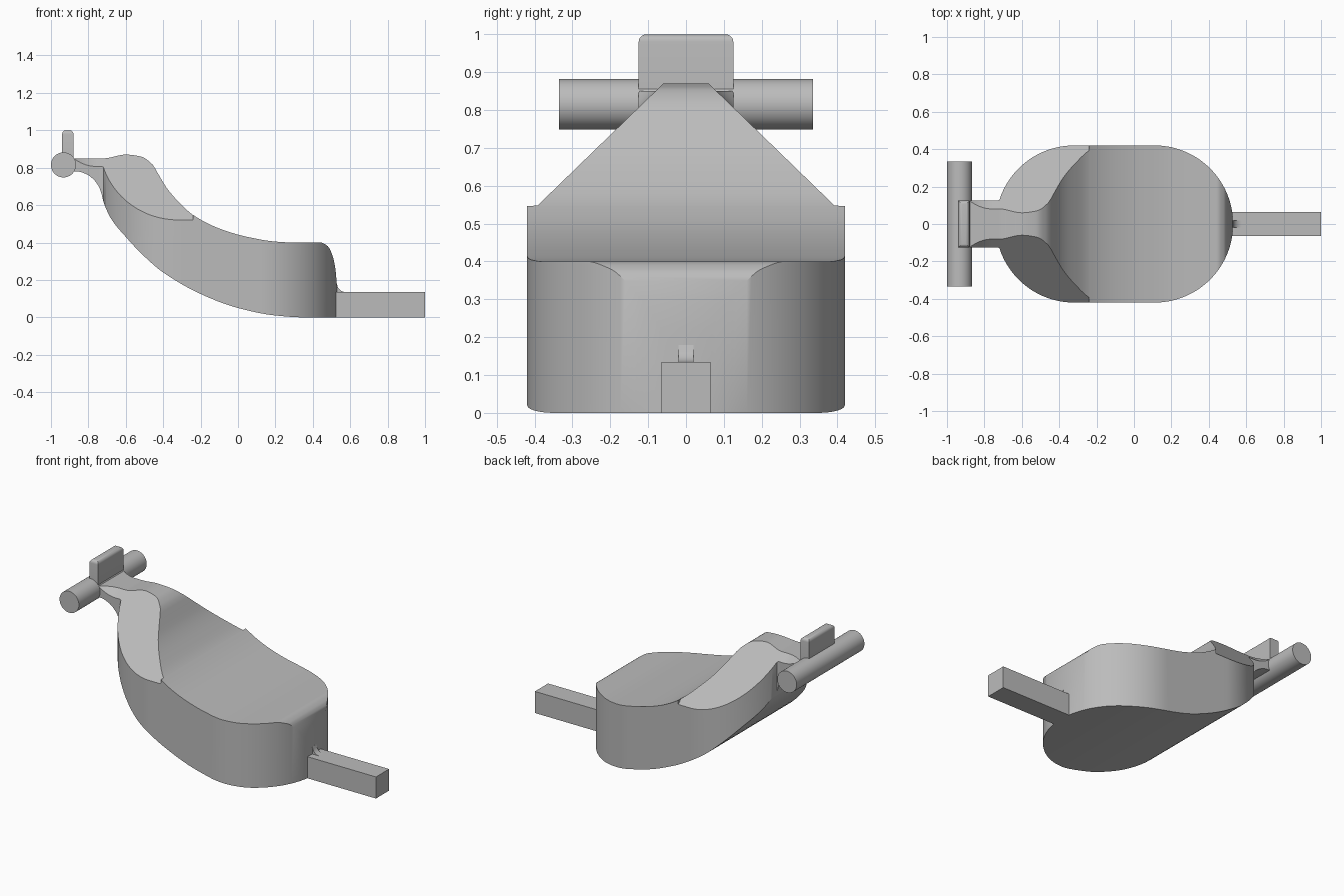
import bpy, bmesh, math
from mathutils import Vector

if "Cube" in bpy.data.objects:
    bpy.data.objects.remove(bpy.data.objects["Cube"], do_unlink=True)

grey = bpy.data.materials.new("plain_grey")
grey.use_nodes = True
COLOUR = (0.5, 0.5, 0.5, 1)
grey.diffuse_color = COLOUR
grey.node_tree.nodes["Principled BSDF"].inputs["Base Color"].default_value = COLOUR


def finish(bm, name, angle=30):
    bmesh.ops.remove_doubles(bm, verts=bm.verts, dist=0.0001)
    bmesh.ops.recalc_face_normals(bm, faces=bm.faces)
    mesh = bpy.data.meshes.new(name)
    bm.to_mesh(mesh)
    bm.free()
    mesh.materials.append(grey)
    obj = bpy.data.objects.new(name, mesh)
    bpy.context.collection.objects.link(obj)
    bpy.ops.object.select_all(action='DESELECT')
    obj.select_set(True)
    bpy.context.view_layer.objects.active = obj
    bpy.ops.object.shade_smooth_by_angle(angle=math.radians(angle))
    return obj


def smooth_curve(pts):
    """Monotone cubic through the points, returned as z(x)."""
    n = len(pts)
    d = [(pts[i + 1][1] - pts[i][1]) / (pts[i + 1][0] - pts[i][0]) for i in range(n - 1)]
    m = [d[0]]
    for a, b in zip(d, d[1:]):
        m.append(2 * a * b / (a + b) if a * b > 0 else 0)
    m.append(d[-1])

    def z(x):
        i = max(k for k in range(n - 1) if k == 0 or pts[k][0] <= x)
        h = pts[i + 1][0] - pts[i][0]
        t = min(max((x - pts[i][0]) / h, 0), 1)
        return ((1 + 2 * t) * (1 - t) ** 2 * pts[i][1] + t * (1 - t) ** 2 * h * m[i]
                + t * t * (3 - 2 * t) * pts[i + 1][1] + t * t * (t - 1) * h * m[i + 1])
    return z


top = smooth_curve([(-.92, .85), (-.72, .85), (-.6, .87), (-.52, .86), (-.46, .82),
                    (-.42, .755), (-.38, .69), (-.32, .62), (-.24, .547), (-.1, .475),
                    (.05, .43), (.2, .405), (.3, .4), (.44, .4), (.48, .38),
                    (.505, .33), (.522, .25), (.53, .14)])
bottom = smooth_curve([(-.92, .78), (-.86, .78), (-.81, .765), (-.77, .735), (-.735, .68),
                       (-.72, .62), (-.68, .53), (-.6, .43), (-.5, .325), (-.4, .24),
                       (-.2, .125), (0, .05), (.2, .01), (.35, 0), (.53, 0)])
RADIUS, SLOPE = .42, .97
BACK, FRONT, STEP = -.32, .11, -.24


def half_width(x):
    off = x - FRONT if x > FRONT else min(x - BACK, 0)
    arc = math.sqrt(max(RADIUS ** 2 - off ** 2, 0))
    return arc if x > BACK else max(arc, .125)


def section(x):
    w, t, b = half_width(x), top(x), bottom(x)
    ridge, edge = w, t
    if x < STEP:                                   # sloping shoulder planes
        ridge = min(w, .06 + (.87 - t) / SLOPE)
        edge = min(t, .87 - (w - .06) * SLOPE)
        fade = min(max((-.76 - x) / .12, 0), 1)    # shoulders die out at the neck
        ridge += (w - ridge) * fade ** 2
        edge += (t - edge) * fade ** 2
    return [(x, -w, b), (x, -w, edge), (x, -ridge, t), (x, ridge, t), (x, w, edge), (x, w, b)]


# Body and neck: one loft along x
stations = [-.92 + i * .01 for i in range(20)]
stations += [BACK - .4 * math.cos(i * math.pi / 80) for i in range(41)]
stations += [BACK + i * .02 for i in range(1, 21)] + [STEP - .0005, STEP]
stations += [FRONT + RADIUS * math.sin(i * math.pi / 96) for i in range(49)]
stations = sorted(set(round(x, 4) for x in stations))
bm = bmesh.new()
rings = [[bm.verts.new(p) for p in section(x)] for x in stations]
for r, s in zip(rings, rings[1:]):
    for i in range(6):
        j = (i + 1) % 6
        bm.faces.new((r[i], r[j], s[j], s[i]))
bm.faces.new(rings[0])
finish(bm, "body")


def box(name, lo, hi, bevel=0, pick=None):
    bm = bmesh.new()
    bmesh.ops.create_cube(bm, size=1)
    for v in bm.verts:
        v.co = Vector([(a + b) / 2 + c * (b - a) for a, b, c in zip(lo, hi, v.co)])
    if bevel:
        edges = [e for e in bm.edges if pick(e)]
        bmesh.ops.bevel(bm, geom=edges, offset=bevel, segments=5, profile=.5, affect='EDGES')
    return finish(bm, name)


# Straight handle bar and upright plate with rounded upper edges
box("handle_bar", (.51, -.065, 0), (1, .065, .135))
box("upright_plate", (-.94, -.125, .84), (-.88, .125, 1), .02,
    lambda e: max(v.co.z for v in e.verts) > .99 and
    (min(v.co.z for v in e.verts) > .99))

# Cross bar
bm = bmesh.new()
bmesh.ops.create_cone(bm, cap_ends=True, segments=48, radius1=.067, radius2=.067, depth=.67)
for v in bm.verts:
    v.co = Vector((v.co.x - .933, v.co.z, v.co.y + .815))
finish(bm, "cross_bar")

# Small concave rib where the handle meets the body
bm = bmesh.new()
outline = [(.5, .13), (.5, .18), (.528, .18)]
outline += [(.575 - .045 * math.cos(a), .18 - .045 * math.sin(a))
            for a in (i * math.pi / 16 for i in range(1, 9))] + [(.575, .13)]
sides = [[bm.verts.new((x, y, z)) for x, z in outline] for y in (-.02, .02)]
for s in sides:
    bm.faces.new(s)
for i in range(len(outline)):
    j = (i + 1) % len(outline)
    bm.faces.new((sides[0][i], sides[0][j], sides[1][j], sides[1][i]))
finish(bm, "handle_rib")
